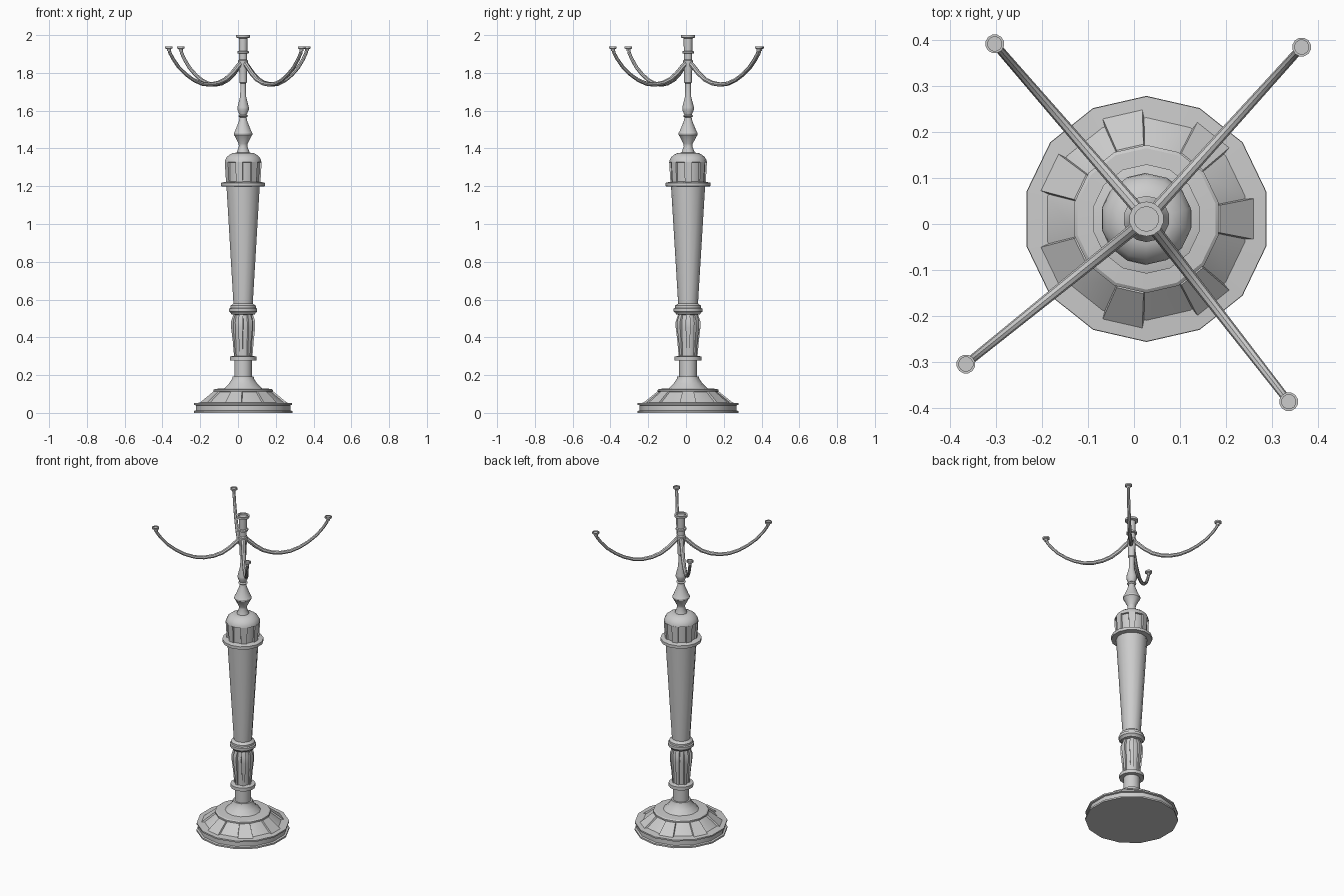
import bpy, bmesh, math
from mathutils import Vector

if "Cube" in bpy.data.objects:
    bpy.data.objects.remove(bpy.data.objects["Cube"])

CX, CY = 0.027, 0.011      # column axis
SIDES = 14


def finish(name, bm):
    bmesh.ops.recalc_face_normals(bm, faces=bm.faces)
    me = bpy.data.meshes.new(name)
    bm.to_mesh(me)
    bm.free()
    ob = bpy.data.objects.new(name, me)
    bpy.context.collection.objects.link(ob)
    smooth(ob)
    return ob


def smooth(ob):
    bpy.ops.object.select_all(action='DESELECT')
    ob.select_set(True)
    bpy.context.view_layer.objects.active = ob
    bpy.ops.object.shade_smooth_by_angle(angle=math.radians(30))


def lathe(name, profile, x=CX, y=CY, n=SIDES):
    """Turned part; profile is (distance to flat, z) from bottom to top."""
    bm = bmesh.new()
    rings = []
    for r, z in profile:
        R = r / math.cos(math.pi / n)
        rings.append([bm.verts.new((x + R * math.cos(2 * math.pi * (k + .5) / n),
                                    y + R * math.sin(2 * math.pi * (k + .5) / n), z))
                      for k in range(n)])
    for a, b in zip(rings, rings[1:]):
        for k in range(n):
            j = (k + 1) % n
            bm.faces.new((a[k], a[j], b[j], b[k]))
    bm.faces.new(rings[0][::-1])
    bm.faces.new(rings[-1])
    return finish(name, bm)


def panels(name, sections, count=7):
    """Raised panels round the axis; sections are (inner r, outer r, half width, z)."""
    bm = bmesh.new()
    for i in range(count):
        t = 2 * math.pi * i / count
        u = Vector((math.cos(t), math.sin(t), 0))
        v = Vector((-math.sin(t), math.cos(t), 0))
        loops = []
        for ri, ro, w, z in sections:
            c = Vector((CX, CY, z))
            loops.append([bm.verts.new(c + u * r + v * s)
                          for r, s in ((ri, -w), (ro, -w), (ro, w), (ri, w))])
        for a, b in zip(loops, loops[1:]):
            for k in range(4):
                j = (k + 1) % 4
                bm.faces.new((a[k], a[j], b[j], b[k]))
        bm.faces.new(loops[0][::-1])
        bm.faces.new(loops[-1])
    return finish(name, bm)


# Stepped foot with its raised panels
lathe("foot", [(.261, 0), (.261, .01), (.25, .013), (.25, .04), (.26, .043), (.26, .052),
               (.215, .055), (.15, .11), (.157, .113), (.157, .122), (.15, .127),
               (.1, .13), (.075, .155), (.058, .18), (.056, .192), (.045, .192)])
panels("foot_panels", [(.19, .238, .045, .05), (.14, .16, .03, .113)])

# Lower stem, collar and leafed vase
lathe("lower_stem", [(.046, .185), (.046, .277), (.07, .277), (.07, .298), (.05, .302)])
lathe("vase", [(.043, .295), (.046, .36), (.052, .44), (.053, .48), (.044, .525)])
panels("vase_leaves", [(.03, .05, .007, .302), (.03, .056, .010, .38), (.03, .064, .013, .45),
                       (.03, .064, .013, .485), (.03, .05, .010, .525)])
lathe("vase_collar", [(.045, .518), (.062, .522), (.066, .53), (.074, .536), (.074, .552),
                      (.067, .556), (.067, .568), (.055, .575), (.05, .582)])

# Tapered main shaft
lathe("shaft", [(.051, .575), (.088, 1.2), (.08, 1.203)])

# Capital: flange, panelled drum and dome
lathe("capital", [(.085, 1.198), (.116, 1.2), (.116, 1.218), (.1, 1.222), (.084, 1.224),
                  (.088, 1.325), (.097, 1.327), (.095, 1.338), (.086, 1.355), (.07, 1.368),
                  (.055, 1.376), (.03, 1.378)])
panels("capital_panels", [(.07, .092, .017, 1.22), (.07, .098, .020, 1.328)])

# Slender turned finial column
lathe("upper_column", [(.035, 1.372), (.032, 1.385), (.022, 1.412), (.024, 1.425), (.044, 1.465),
                       (.049, 1.472), (.049, 1.482), (.044, 1.49), (.022, 1.545), (.018, 1.565),
                       (.027, 1.572), (.019, 1.578), (.03, 1.605), (.03, 1.618), (.016, 1.675),
                       (.016, 1.692), (.015, 1.697), (.015, 1.745), (.02, 1.75), (.02, 1.8),
                       (.026, 1.85), (.026, 1.865), (.021, 1.87), (.021, 1.902), (.03, 1.904),
                       (.03, 1.914), (.022, 1.917), (.023, 1.983), (.037, 1.987), (.037, 2.0),
                       (.026, 2.0), (.026, 1.99)])

# Four swept arms, each ending in a small cup
ARM = [(0, 1.865), (.035, 1.835), (.075, 1.797), (.12, 1.765), (.17, 1.746), (.225, 1.738),
       (.28, 1.743), (.335, 1.762), (.385, 1.79), (.435, 1.828), (.475, 1.873), (.497, 1.905),
       (.504, 1.932)]
for i, deg in enumerate((47.9, 130.9, 218.8, 307.9)):
    c, s = math.cos(math.radians(deg)), math.sin(math.radians(deg))
    cu = bpy.data.curves.new(f"arm_{i + 1}", 'CURVE')
    cu.dimensions = '3D'
    cu.bevel_depth = .0135
    cu.bevel_resolution = 2
    cu.use_fill_caps = True
    sp = cu.splines.new('POLY')
    sp.points.add(len(ARM) - 1)
    for p, (r, z) in zip(sp.points, ARM):
        p.co = (CX + r * c, CY + r * s, z, 1)
        p.radius = 1 - .35 * r / .504
    ob = bpy.data.objects.new(cu.name, cu)
    bpy.context.collection.objects.link(ob)
    bpy.ops.object.select_all(action='DESELECT')
    ob.select_set(True)
    bpy.context.view_layer.objects.active = ob
    bpy.ops.object.convert(target='MESH')
    smooth(bpy.context.view_layer.objects.active)
    lathe(f"cup_{i + 1}", [(.009, 1.915), (.011, 1.926), (.02, 1.93), (.02, 1.94),
                           (.015, 1.94), (.015, 1.935)], CX + .504 * c, CY + .504 * s, 12)
